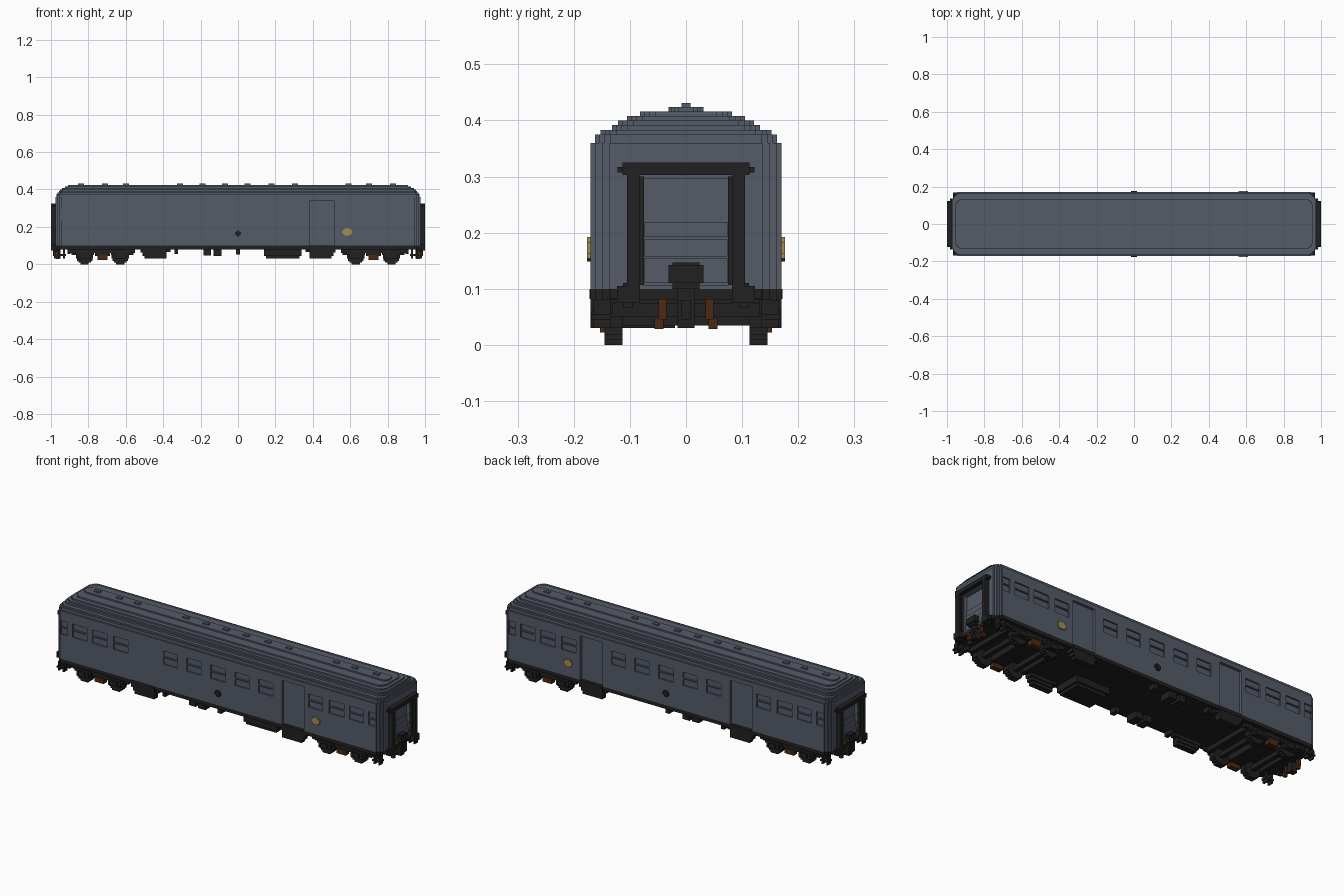
import bpy, bmesh

cube = bpy.data.objects.get("Cube")
if cube:
    bpy.data.objects.remove(cube, do_unlink=True)


def material(name, rgb):
    m = bpy.data.materials.new(name)
    m.use_nodes = True
    m.diffuse_color = (*rgb, 1)
    b = next(n for n in m.node_tree.nodes if n.type == 'BSDF_PRINCIPLED')
    b.inputs["Base Color"].default_value = (*rgb, 1)
    b.inputs["Roughness"].default_value = 0.8
    return m


SLATE = material("slate grey", (0.090, 0.105, 0.140))
BLACK = material("soft black", (0.015, 0.015, 0.015))
RUST = material("rust brown", (0.075, 0.022, 0.006))
GOLD = material("dull gold", (0.36, 0.27, 0.09))


def finish(name, bm, mat):
    bmesh.ops.recalc_face_normals(bm, faces=bm.faces)
    me = bpy.data.meshes.new(name)
    bm.to_mesh(me)
    bm.free()
    ob = bpy.data.objects.new(name, me)
    bpy.context.collection.objects.link(ob)
    if mat:
        me.materials.append(mat)
    return ob


def boxes(name, mat, items, mx=False, my=False):
    """Boxes (x0, x1, y0, y1, z0, z1), optionally mirrored in x and y."""
    bm = bmesh.new()
    for x0, x1, y0, y1, z0, z1 in items:
        for sx in ((1, -1) if mx else (1,)):
            for sy in ((1, -1) if my else (1,)):
                vs = bmesh.ops.create_cube(bm, size=1)["verts"]
                for v in vs:
                    v.co.x = sx * ((x0 + x1) / 2 + v.co.x * (x1 - x0))
                    v.co.y = sy * ((y0 + y1) / 2 + v.co.y * (y1 - y0))
                    v.co.z = (z0 + z1) / 2 + v.co.z * (z1 - z0)
    return finish(name, bm, mat)


def slab(bm, hx, hy, z0, z1, c=1.0):
    """Extruded rectangle with stepped corners."""
    q = [(0, .034), (.008, .034), (.008, .02), (.017, .02), (.017, .009), (.03, .009), (.03, 0)]
    q = [(hx - a * c, hy - b * c) for a, b in q]
    ring = (q + [(-x, y) for x, y in reversed(q)] + [(-x, -y) for x, y in q]
            + [(x, -y) for x, y in reversed(q)])
    f = bm.faces.new([bm.verts.new((x, y, z0)) for x, y in ring])
    up = bmesh.ops.extrude_face_region(bm, geom=[f])["geom"]
    for v in up:
        if isinstance(v, bmesh.types.BMVert):
            v.co.z = z1


# Coach body
bm = bmesh.new()
slab(bm, .975, .17, .10, .36)
body = finish("coach_body", bm, SLATE)

# Recesses for windows, side doors and end doors
windows = [(0, .045), (.145, .043), (.285, .043), (.583, .043),
           (.708, .045), (.828, .043), (.922, .022)]
cuts = []
for x, w in windows:
    for z0, z1 in ((.235, .269), (.275, .307)):
        for s in ((1, -1) if x else (1,)):
            cuts.append((s * x - w, s * x + w, .162, .20, z0, z1))
for s in (1, -1):
    cuts.append((s * .448 - .066, s * .448 + .066, .155, .20, .09, .338))
cutter = boxes("recess_cutter", None, cuts, my=True)
end_cut = boxes("end_recess_cutter", None, [(.955, 1.1, -.075, .075, .107, .297)], mx=True)
for c in (cutter, end_cut):
    c.hide_render = True
    c.hide_viewport = True
    c.display_type = 'WIRE'
    mod = body.modifiers.new(c.name, 'BOOLEAN')
    mod.operation = 'DIFFERENCE'
    mod.solver = 'EXACT'
    mod.object = c

# Stepped roof: half length, half width, top height
bm = bmesh.new()
z = .36
for hx, hy, top in [(.971, .162, .375), (.965, .152, .383), (.958, .132, .392),
                    (.952, .121, .40), (.941, .105, .408), (.925, .082, .416)]:
    slab(bm, hx, hy, z, top, .8)
    z = top
slab(bm, .91, .031, z, .424, .5)
finish("stepped_roof", bm, SLATE)

boxes("roof_vents", SLATE, [(x - .016, x + .016, -.008, .008, .423, .431) for x in
      (-.84, -.71, -.6, -.31, -.19, -.07, .05, .18, .305, .59, .70, .83)])

# Black sill under the body
bm = bmesh.new()
slab(bm, .975, .17, .08, .10)
finish("sill", bm, BLACK)

# Slatted end doors
boxes("end_door_slats", SLATE, [(.954, .957 + i * .004, -.074, .074, z0, z1) for i, (z0, z1) in
      enumerate([(.222, .29), (.192, .219), (.158, .189), (.11, .155)])], mx=True)

# Gangway frames at both ends
boxes("gangway_frame", BLACK, [
    (.972, 1.0, .083, .105, .10, .307),
    (.972, .99, .075, .084, .107, .30)], mx=True, my=True)
boxes("gangway_header", BLACK, [
    (.972, 1.0, -.113, .113, .303, .325),
    (.972, .988, -.122, .122, .307, .317)], mx=True)

# Buffers, coupler and hoses
boxes("buffers", BLACK, [
    (.965, 1.0, .082, .123, .075, .105),
    (.965, .99, .095, .112, .066, .11),
    (.965, .985, .112, .135, .082, .10)], mx=True, my=True)
boxes("coupler", BLACK, [
    (.972, 1.0, -.031, .031, .11, .142),
    (.972, .994, -.024, .024, .10, .147),
    (.95, .985, -.015, .015, .03, .10),
    (.985, .99, -.008, .008, .045, .08)], mx=True)
boxes("brake_hoses", RUST, [
    (.96, .978, .035, .049, .045, .082),
    (.955, .972, .04, .056, .028, .048)], mx=True, my=True)

# Hanging corner steps and end brackets
boxes("corner_steps", BLACK, [
    (.955, .963, .135, .165, .03, .08),
    (.925, .935, .135, .165, .03, .08),
    (.92, .968, .135, .168, .045, .054),
    (.895, .912, .13, .16, .055, .08)], mx=True, my=True)

# Bogies: stepped wheels, axles, side frames and cross beams
wheels, frames = [], []
for x in (.63, .82):
    for z0, z1, w in ((0, .009, .022), (.009, .018, .033), (.018, .03, .041),
                      (.03, .062, .046), (.062, .08, .04)):
        wheels.append((x - w, x + w, .113, .145, z0, z1))
    frames += [(x - .035, x + .035, .143, .16, .03, .072),
               (x - .05, x + .05, .143, .155, .05, .08),
               (x - .02, x + .02, .155, .168, .035, .06),
               (x - .012, x + .012, 0, .115, .035, .058)]
frames += [(.55, .90, .135, .152, .06, .082),
           (.685, .765, 0, .15, .045, .08),
           (.56, .58, 0, .14, .05, .075),
           (.87, .89, 0, .14, .05, .075)]
boxes("wheels", BLACK, wheels, mx=True, my=True)
boxes("bogie_frames", BLACK, frames, mx=True, my=True)
boxes("bogie_springs", RUST, [(.697, .752, .125, .153, .022, .05)], mx=True, my=True)

# Boarding steps under the side doors
boxes("door_steps", BLACK, [
    (.382, .52, .13, .17, .062, .082),
    (.382, .51, .135, .17, .045, .063),
    (.382, .50, .14, .17, .03, .046),
    (.36, .385, .13, .16, .065, .082)], mx=True, my=True)

# Door sills
boxes("door_sills", BLACK, [(.382, .514, .15, .172, .082, .1)], mx=True, my=True)

# Equipment boxes under the floor
boxes("equipment_boxes", BLACK, [
    (.14, .34, -.155, -.01, .045, .082),
    (.15, .33, -.145, -.02, .03, .046)])
boxes("small_equipment", BLACK, [
    (-.185, -.145, .09, .155, .047, .082),
    (-.13, -.087, .09, .155, .045, .082),
    (-.012, .012, .12, .16, .053, .082),
    (-.34, -.322, .12, .16, .055, .082)], my=True)

# Side emblems and round fillers
boxes("gold_plates", GOLD, [
    (.56, .61, .168, .176, .163, .183),
    (.568, .602, .168, .176, .154, .192)], my=True)
boxes("round_fillers", BLACK, [
    (-.017, .017, .168, .176, .157, .173),
    (-.009, .009, .168, .1765, .149, .181)], my=True)
